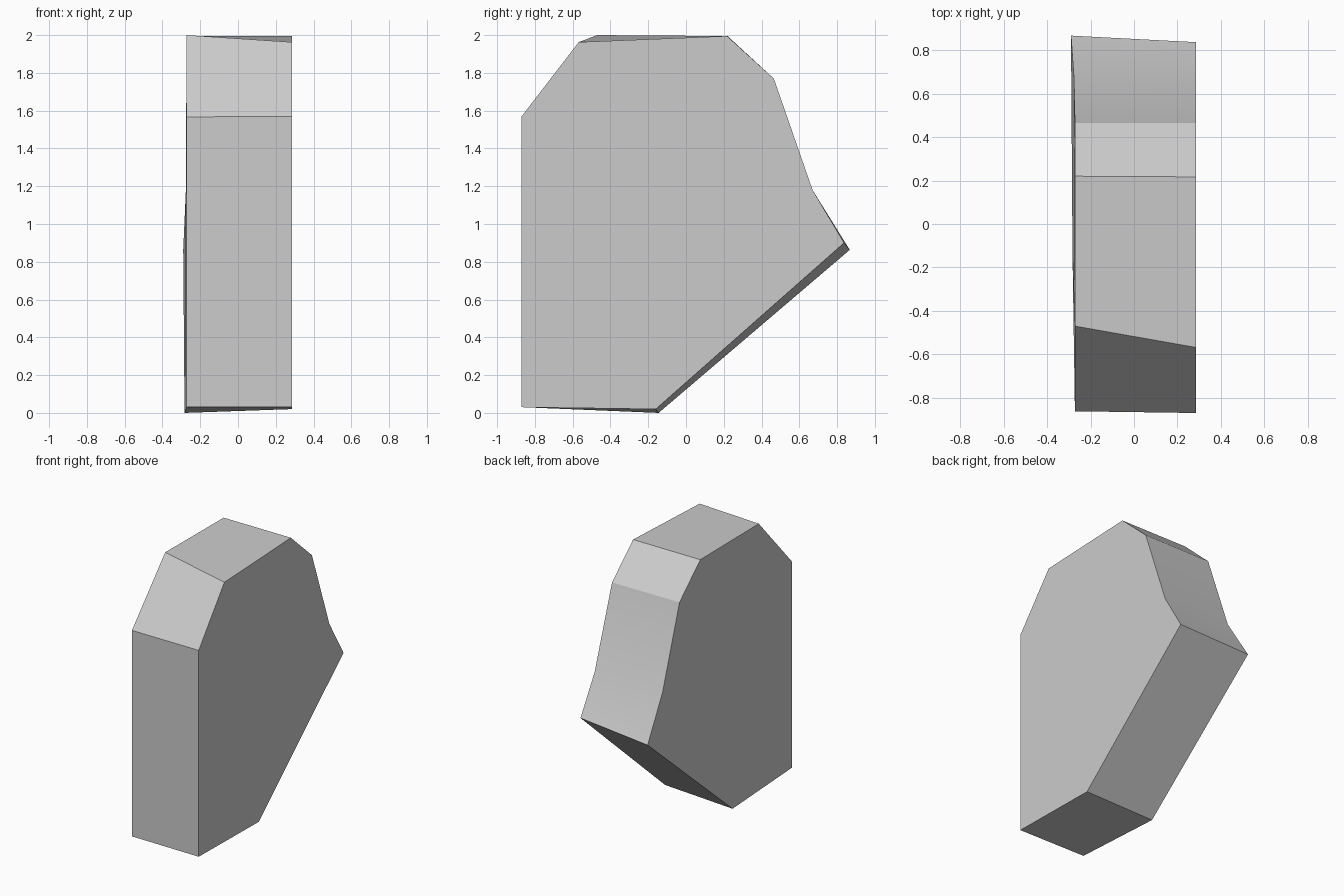
import bpy
import bmesh
import math

old = bpy.data.objects.get("Cube")
if old:
    bpy.data.objects.remove(old, do_unlink=True)

# Plain grey finish
grey = bpy.data.materials.new("plain_grey")
grey.use_nodes = True
colour = (0.6, 0.6, 0.6, 1)
grey.diffuse_color = colour
grey.node_tree.nodes["Principled BSDF"].inputs["Base Color"].default_value = colour

# Matching outlines (x, y, z) of the two sides, starting at the bottom front
left_side = [
    (0.285, -0.87, 0.03), (0.285, -0.16, 0.02), (0.285, 0.837, 0.90),
    (0.285, 0.67, 1.18), (0.285, 0.465, 1.77), (0.285, 0.217, 1.995),
    (0.285, -0.568, 1.963), (0.285, -0.87, 1.57),
]
right_side = [
    (-0.272, -0.862, 0.03), (-0.283, -0.145, 0.0), (-0.29, 0.867, 0.863),
    (-0.276, 0.67, 1.18), (-0.272, 0.465, 1.77), (-0.272, 0.22, 1.995),
    (-0.272, -0.47, 2.0), (-0.272, -0.862, 1.567),
]

# Faceted block: two side caps joined by a band of faces
bm = bmesh.new()
left = [bm.verts.new(p) for p in left_side]
right = [bm.verts.new(p) for p in right_side]
bm.faces.new(left)
bm.faces.new(right[::-1])
count = len(left)
for i in range(count):
    j = (i + 1) % count
    bm.faces.new((left[j], left[i], right[i], right[j]))
bmesh.ops.recalc_face_normals(bm, faces=bm.faces)

mesh = bpy.data.meshes.new("faceted_block")
bm.to_mesh(mesh)
bm.free()
mesh.materials.append(grey)
block = bpy.data.objects.new("faceted_block", mesh)
bpy.context.collection.objects.link(block)

# Soften only the shallow bend in the back
bpy.ops.object.select_all(action="DESELECT")
block.select_set(True)
bpy.context.view_layer.objects.active = block
bpy.ops.object.shade_smooth_by_angle(angle=math.radians(20))
